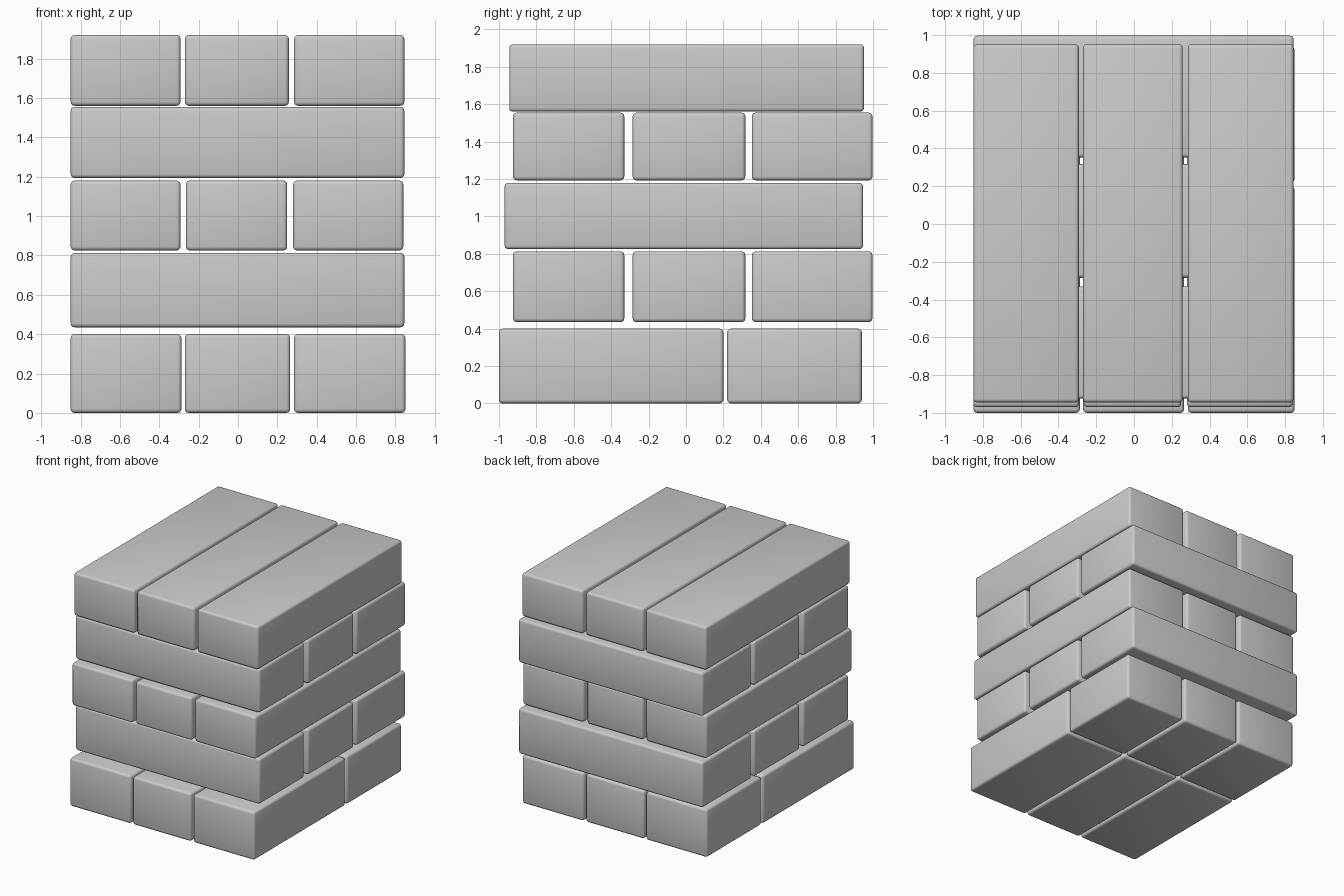
import bpy

if "Cube" in bpy.data.objects:
    bpy.data.objects.remove(bpy.data.objects["Cube"])


def block(name, xs, ys, zs):
    """Rounded block filling the given x, y and z ranges."""
    spans = (xs, ys, zs)
    bpy.ops.mesh.primitive_cube_add(size=1, location=[(a + b) / 2 for a, b in spans])
    ob = bpy.context.object
    ob.name = name
    ob.scale = [b - a for a, b in spans]
    bpy.ops.object.transform_apply(location=False, rotation=False, scale=True)
    bev = ob.modifiers.new("rounded_edges", 'BEVEL')
    bev.width = 0.02
    bev.segments = 3
    bpy.ops.object.shade_smooth()
    return ob


# bottom course: three columns, each cut into a long and a short block
for i, xs in enumerate([(-0.85, -0.287), (-0.27, 0.265), (0.285, 0.85)]):
    block(f"base_long_block_{i}", xs, (-1.0, 0.2), (0.0, 0.4))
    block(f"base_short_block_{i}", xs, (0.22, 0.94), (0.0, 0.4))

# cross courses: beams running left to right
for course, zs in (("lower", (0.435, 0.813)), ("upper", (1.193, 1.555))):
    for i, ys in enumerate([(-0.925, -0.33), (-0.285, 0.317), (0.352, 0.997)]):
        block(f"{course}_cross_beam_{i}", (-0.85, 0.845), ys, zs)

# long courses: beams running front to back
for i, xs in enumerate([(-0.85, -0.292), (-0.265, 0.25), (0.28, 0.84)]):
    block(f"middle_long_beam_{i}", xs, (-0.97, 0.947), (0.825, 1.18))
for i, xs in enumerate([(-0.85, -0.292), (-0.27, 0.258), (0.285, 0.845)]):
    block(f"top_long_beam_{i}", xs, (-0.945, 0.952), (1.56, 1.92))
